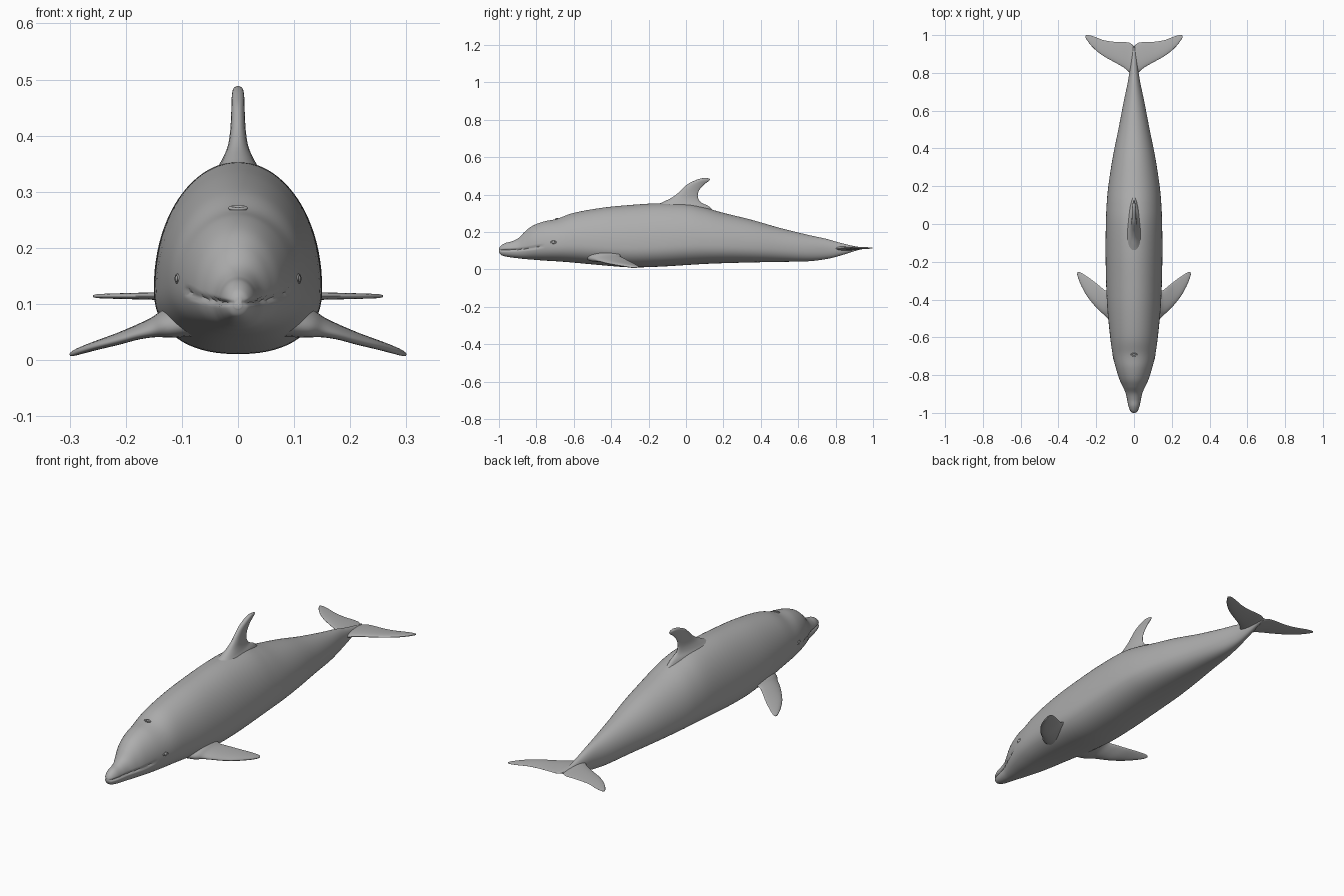
import bpy, bmesh, math
from mathutils import Vector

if "Cube" in bpy.data.objects:
    bpy.data.objects.remove(bpy.data.objects["Cube"])

skin = bpy.data.materials.new("grey skin")
skin.diffuse_color = (0.42, 0.42, 0.42, 1)
skin.use_nodes = True
skin.node_tree.nodes["Principled BSDF"].inputs["Base Color"].default_value = skin.diffuse_color


def curve(rows, steps):
    """Smoothly interpolate rows of numbers (Catmull-Rom)."""
    out = []
    for i in range(len(rows) - 1):
        a, b = rows[max(i - 1, 0)], rows[i]
        c, d = rows[i + 1], rows[min(i + 2, len(rows) - 1)]
        for s in range(steps):
            t = s / steps
            out.append([0.5 * (2 * q + (r - p) * t + (2 * p - 5 * q + 4 * r - u) * t * t
                        + (3 * q - p - 3 * r + u) * t ** 3) for p, q, r, u in zip(a, b, c, d)])
    return out + [list(rows[-1])]


def finish(ob, angle=50):
    ob.data.materials.append(skin)
    bpy.ops.object.select_all(action='DESELECT')
    ob.select_set(True)
    bpy.context.view_layer.objects.active = ob
    bpy.ops.object.shade_smooth_by_angle(angle=math.radians(angle))
    return ob


def loft(name, rings):
    """Skin a list of closed rings and cap both ends."""
    bm = bmesh.new()
    vs = [[bm.verts.new(p) for p in r] for r in rings]
    n = len(rings[0])
    for a, b in zip(vs, vs[1:]):
        for i in range(n):
            j = (i + 1) % n
            bm.faces.new((a[i], a[j], b[j], b[i]))
    bm.faces.new(vs[0])
    bm.faces.new(vs[-1])
    bmesh.ops.recalc_face_normals(bm, faces=bm.faces)
    me = bpy.data.meshes.new(name)
    bm.to_mesh(me)
    bm.free()
    ob = bpy.data.objects.new(name, me)
    bpy.context.collection.objects.link(ob)
    return finish(ob)


def fin(name, rows, thick_dir, steps=5, n=28):
    """Rows: leading point xyz, trailing point xyz, half thickness."""
    rings = []
    for r in curve(rows, steps):
        lead, trail, h = Vector(r[:3]), Vector(r[3:6]), max(r[6], 0.0008)
        ring = []
        for i in range(n):
            a = 2 * math.pi * i / n
            u = (1 - math.cos(a)) / 2
            # rounded front, thin trailing edge
            w = math.sin(a) * (1.15 - 0.6 * u)
            ring.append(lead.lerp(trail, u) + Vector(thick_dir) * h * w)
        rings.append(ring)
    return loft(name, rings)


# Body stations: y, top z, bottom z, half width, height fraction of widest point
stations = [
    (-1.0, .112, .092, .008, .5), (-.99, .126, .078, .020, .5), (-.965, .141, .069, .030, .48),
    (-.93, .150, .063, .037, .45), (-.895, .168, .059, .045, .42), (-.86, .203, .055, .060, .40),
    (-.82, .233, .052, .078, .40), (-.76, .256, .047, .097, .40), (-.69, .270, .043, .113, .39),
    (-.6, .302, .036, .126, .37), (-.45, .329, .022, .141, .34), (-.3, .344, .011, .148, .33),
    (-.15, .353, .014, .150, .33), (0, .350, .023, .149, .34), (.1, .330, .029, .145, .35),
    (.2, .302, .033, .136, .36), (.35, .265, .037, .113, .38), (.5, .222, .040, .083, .42),
    (.65, .185, .043, .054, .46), (.75, .163, .055, .033, .5), (.82, .143, .072, .022, .52),
    (.89, .126, .094, .013, .55), (.945, .117, .110, .003, .5)]


def mouth_z(y):
    t = max(0, (y + 1) / 0.24)
    return 0.102 + 0.006 * t + 0.018 * t ** 3


rings = []
N = 88
for y, top, bot, hw, f in curve(stations, 7):
    zc = bot + (top - bot) * f
    ring = []
    for i in range(N):
        a = 2 * math.pi * i / N
        c, s = math.cos(a), math.sin(a)
        e = 1.0 if s > 0 else 0.88
        x = hw * math.copysign(abs(c) ** e, c)
        z = zc + (top - zc if s > 0 else zc - bot) * math.copysign(abs(s) ** e, s)
        # mouth crease pressed into the sides of the beak
        fade = min(1, max(0, (-0.755 - y) / 0.03))
        x -= math.copysign(min(0.007, abs(x) * .25), x) * fade * math.exp(-((z - mouth_z(y)) / .0045) ** 2)
        ring.append((x, y, z))
    rings.append(ring)
body = loft("body", rings)

# Blowhole slot
bpy.ops.mesh.primitive_torus_add(major_radius=.012, minor_radius=.004, major_segments=24,
                                 minor_segments=8, location=(0, -.692, .271), rotation=(.25, 0, 0))
blowhole = finish(bpy.context.object)
blowhole.name = "blowhole_rim"
blowhole.scale = (1.1, .6, .8)

# Eyes with lids
for side, tag in ((1, "right"), (-1, "left")):
    for part, r in (("eye", .009), ("eyelid", .011)):
        loc = (side * .1075, -.708, .145)
        if part == "eye":
            bpy.ops.mesh.primitive_uv_sphere_add(segments=16, ring_count=10, radius=r, location=loc)
            bpy.context.object.scale = (.5, 1, .8)
        else:
            bpy.ops.mesh.primitive_torus_add(major_radius=r, minor_radius=.003, major_segments=20,
                                             minor_segments=8, location=loc,
                                             rotation=(0, math.pi / 2, -side * .2))
            bpy.context.object.scale = (.65, 1.2, 1)
        bpy.context.object.name = tag + "_" + part
        finish(bpy.context.object)

# Dorsal fin: z, front y, back y, half thickness
dorsal = [(.29, -.21, .17, .065), (.335, -.175, .125, .046), (.357, -.13, .082, .032),
          (.38, -.082, .065, .021), (.405, -.046, .064, .016), (.43, -.02, .075, .014),
          (.455, .008, .098, .013), (.474, .045, .124, .012), (.484, .072, .126, .009),
          (.488, .092, .112, .003)]
fin("dorsal_fin", [(0, a, z, 0, b, z, h) for z, a, b, h in dorsal], (1, 0, 0))

# Flippers: x, leading y, trailing y, leading z, trailing z, half thickness
flipper = [(.08, -.54, -.32, .066, .088, .036), (.125, -.515, -.345, .056, .080, .027),
           (.15, -.488, -.352, .051, .070, .018), (.18, -.462, -.330, .044, .058, .013),
           (.215, -.425, -.302, .034, .043, .011), (.25, -.380, -.277, .025, .030, .009),
           (.28, -.325, -.258, .016, .019, .007), (.294, -.290, -.253, .011, .013, .005),
           (.30, -.270, -.258, .009, .010, .002)]
# Flukes: x, leading y, trailing y, z, half thickness
fluke = [(0, .77, .938, .112, .014), (.012, .785, .952, .112, .013), (.03, .808, .961, .112, .011),
         (.06, .832, .963, .113, .009), (.11, .860, .965, .113, .008), (.16, .888, .973, .114, .007),
         (.20, .918, .988, .114, .006), (.23, .948, .998, .114, .005), (.25, .975, 1.0, .114, .004),
         (.258, .988, .996, .114, .002)]
for s, tag in ((1, "right"), (-1, "left")):
    fin(tag + "_flipper", [(s * x, a, za, s * x, b, zb, h) for x, a, b, za, zb, h in flipper],
        (s * .35, 0, .94))
    fin(tag + "_fluke", [(s * x, a, z, s * x, b, z, h) for x, a, b, z, h in fluke], (0, 0, 1))
